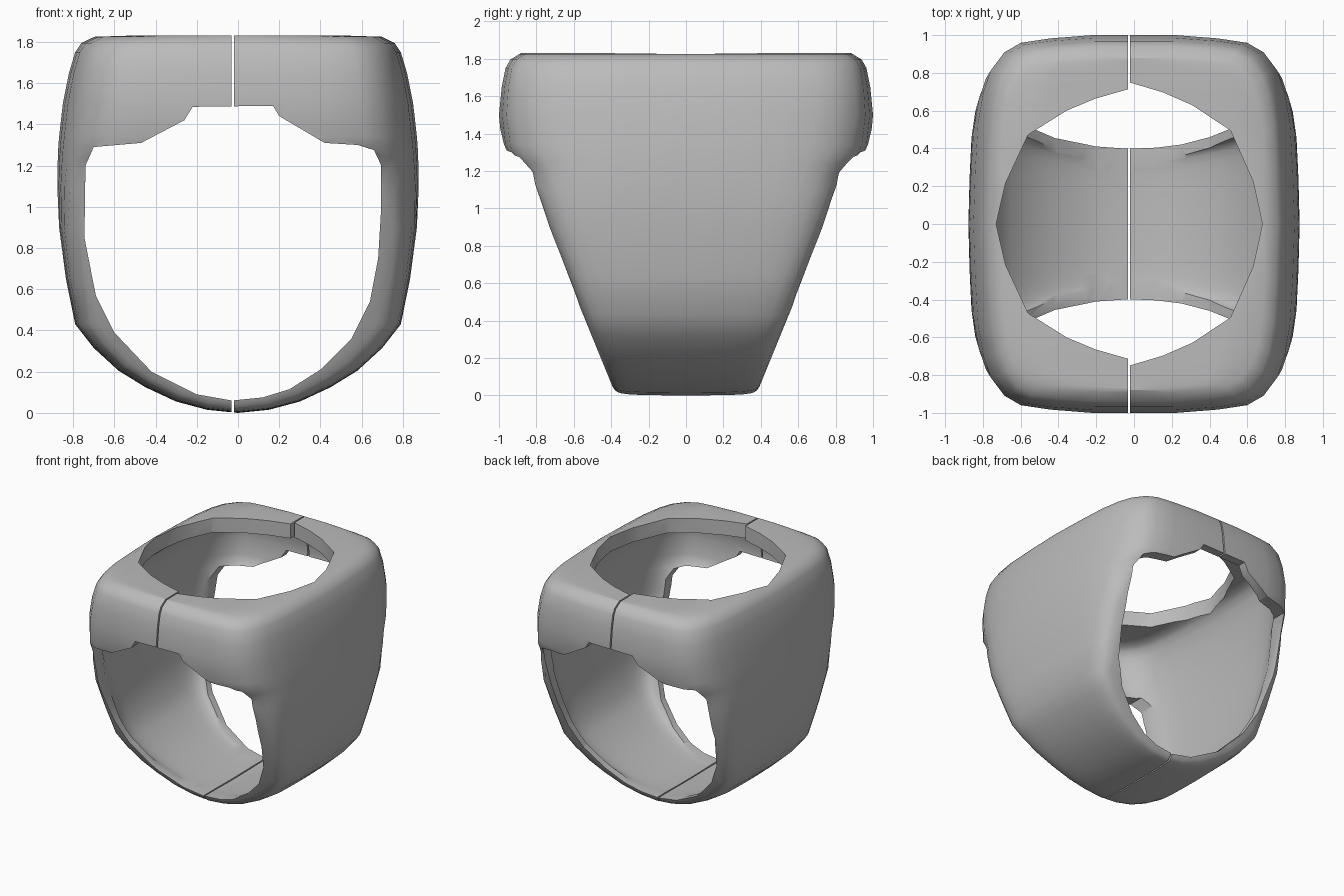
import bpy, bmesh, math

cube = bpy.data.objects.get("Cube")
if cube:
    bpy.data.objects.remove(cube, do_unlink=True)

metal = bpy.data.materials.new("satin_grey_metal")
metal.use_nodes = True
GREY = (0.5, 0.5, 0.5, 1)
metal.diffuse_color = GREY
metal.node_tree.nodes["Principled BSDF"].inputs["Base Color"].default_value = GREY


def lerp(table, v):
    """Piecewise linear lookup in (key, value) pairs."""
    if v <= table[0][0]:
        return table[0][1]
    for (a, p), (b, q) in zip(table, table[1:]):
        if v <= b:
            return p + (q - p) * (v - a) / (b - a)
    return table[-1][1]


def finish(name, bm):
    bmesh.ops.recalc_face_normals(bm, faces=bm.faces)
    mesh = bpy.data.meshes.new(name)
    bm.to_mesh(mesh)
    bm.free()
    ob = bpy.data.objects.new(name, mesh)
    bpy.context.collection.objects.link(ob)
    mesh.materials.append(metal)
    return ob


def prism(name, points, axis, lo, hi):
    """Extrude a flat outline along y or z."""
    bm = bmesh.new()
    place = (lambda p, d: (p[0], d, p[1])) if axis == "y" else (lambda p, d: (p[0], p[1], d))
    rings = [[bm.verts.new(place(p, d)) for p in points] for d in (lo, hi)]
    n = len(points)
    for ring in rings:
        bm.faces.new(ring)
    for i in range(n):
        j = (i + 1) % n
        bm.faces.new((rings[0][i], rings[0][j], rings[1][j], rings[1][i]))
    return finish(name, bm)


# Half outline of the ring from the bottom to the middle of the top (x, z)
HALF = [(0, 0), (.15, .015), (.3, .055), (.45, .125), (.58, .205), (.7, .315), (.79, .43),
        (.835, .65), (.868, .9), (.877, 1.1), (.876, 1.19), (.874, 1.24), (.872, 1.29),
        (.868, 1.34), (.85, 1.5), (.82, 1.65), (.79, 1.75), (.76, 1.795), (.7, 1.825),
        (.5, 1.832), (0, 1.832)]
# Half depth by height: at the end walls, and the smoother one along the flanks
DEPTH = [(0, .375), (.04, .39), (1.19, .86), (1.24, .91), (1.29, .965), (1.34, .985),
         (1.5, 1), (1.65, .985), (1.75, .965), (1.795, .94), (1.832, .88)]
FLANK = [(0, .375), (.95, .76), (1.19, .865), (1.34, .93), (1.5, .97), (1.65, .98),
         (1.75, .965), (1.795, .94), (1.832, .88)]
# Strength of the rounding by height, and inset of the outline across the depth
ROUND = [(0, .07), (.5, .35), (.95, .45), (1.34, 1)]
INSET = [(0, 0), (.3, .01), (.55, .025), (.72, .055), (.83, .095), (.92, .17),
         (.965, .26), (.985, .42), (1, .65)]
# Heights of the inner skin against the outer one
INNER = [(0, .055), (.45, .48), (1.19, 1.23), (1.34, 1.38), (1.6, 1.6), (1.832, 1.715)]


def loft(name, shrink, height):
    """Sweep the outline from front to back, rounding it towards both ends."""
    bm = bmesh.new()
    last = len(HALF) - 1
    outline = HALF + [(-x, z) for x, z in HALF[last - 1:0:-1]]
    n = len(outline)
    slices = [(-f, d) for f, d in INSET[:0:-1]] + INSET
    rows = []
    for f, d in slices:
        row = []
        for x, z in outline:
            inset = d * lerp(ROUND, z)
            top = z + inset * max(0, 1 - z / .45)
            flank = lerp(FLANK, top)
            y = f * (flank + (lerp(DEPTH, top) - flank) * f ** 6)
            row.append(bm.verts.new((x * (1 - inset / .88) * shrink, y * shrink, height(top))))
        rows.append(row)
    for a, b in zip(rows, rows[1:]):
        for i in range(n):
            j = (i + 1) % n
            bm.faces.new((a[i], a[j], b[j], b[i]))
    # Front and back caps as strips between mirrored points
    for row in (rows[0], rows[-1]):
        for i in range(last):
            quad = [row[i], row[i + 1], row[(n - i - 1) % n], row[(n - i) % n]]
            bm.faces.new(list(dict.fromkeys(quad)))
    return finish(name, bm)


body = loft("ring_body", 1, lambda z: z)

# Finger opening with stepped upper edge
finger = [(-.03, .06), (.12, .075), (.25, .115), (.4, .21), (.55, .36), (.64, .54), (.68, .75),
          (.695, 1), (.695, 1.2), (.66, 1.275), (.58, 1.3), (.42, 1.31), (.2, 1.44), (.17, 1.49),
          (-.22, 1.485), (-.26, 1.42), (-.47, 1.31), (-.7, 1.29), (-.74, 1.2), (-.745, .85),
          (-.69, .57), (-.6, .39), (-.42, .2), (-.2, .09)]
# Oval window in the top, the left half slightly longer than the right
quarter = [(0, 1), (.25, .93), (.47, .84), (.76, .66), (.93, .3), (1, 0)]


def window(side, reach):
    pts = [(-.025 + side * .705 * u, reach * v) for u, v in quarter]
    return pts + [(x, -y) for x, y in pts[-2::-1]]


cutters = [
    loft("hollow_cutter", .935, lambda z: lerp(INNER, z)),
    prism("finger_cutter", finger, "y", -1.2, 1.2),
    prism("window_cutter", window(1, .75) + window(-1, .715)[::-1], "z", 1.6, 2),
    prism("split_cutter", [(-.031, -1.2), (-.02, -1.2), (-.02, 1.2), (-.031, 1.2)], "z", -.2, 2),
]

bpy.context.view_layer.objects.active = body
for cutter in cutters:
    mod = body.modifiers.new("cut", "BOOLEAN")
    mod.operation = "DIFFERENCE"
    mod.solver = "EXACT"
    mod.object = cutter
    bpy.ops.object.modifier_apply(modifier=mod.name)
for cutter in cutters:
    bpy.data.objects.remove(cutter, do_unlink=True)

# Separate the two halves at the split
bpy.ops.object.select_all(action="DESELECT")
for name, side in (("left_half", 1), ("right_half", -1)):
    bm = bmesh.new()
    bm.from_mesh(body.data)
    away = [v for v in bm.verts if (v.co.x + .0255) * side < 0]
    bmesh.ops.delete(bm, geom=away, context="VERTS")
    half = finish(name, bm)
    half.select_set(True)
    bpy.context.view_layer.objects.active = half
bpy.data.objects.remove(body, do_unlink=True)
bpy.ops.object.shade_smooth_by_angle(angle=math.radians(35))
